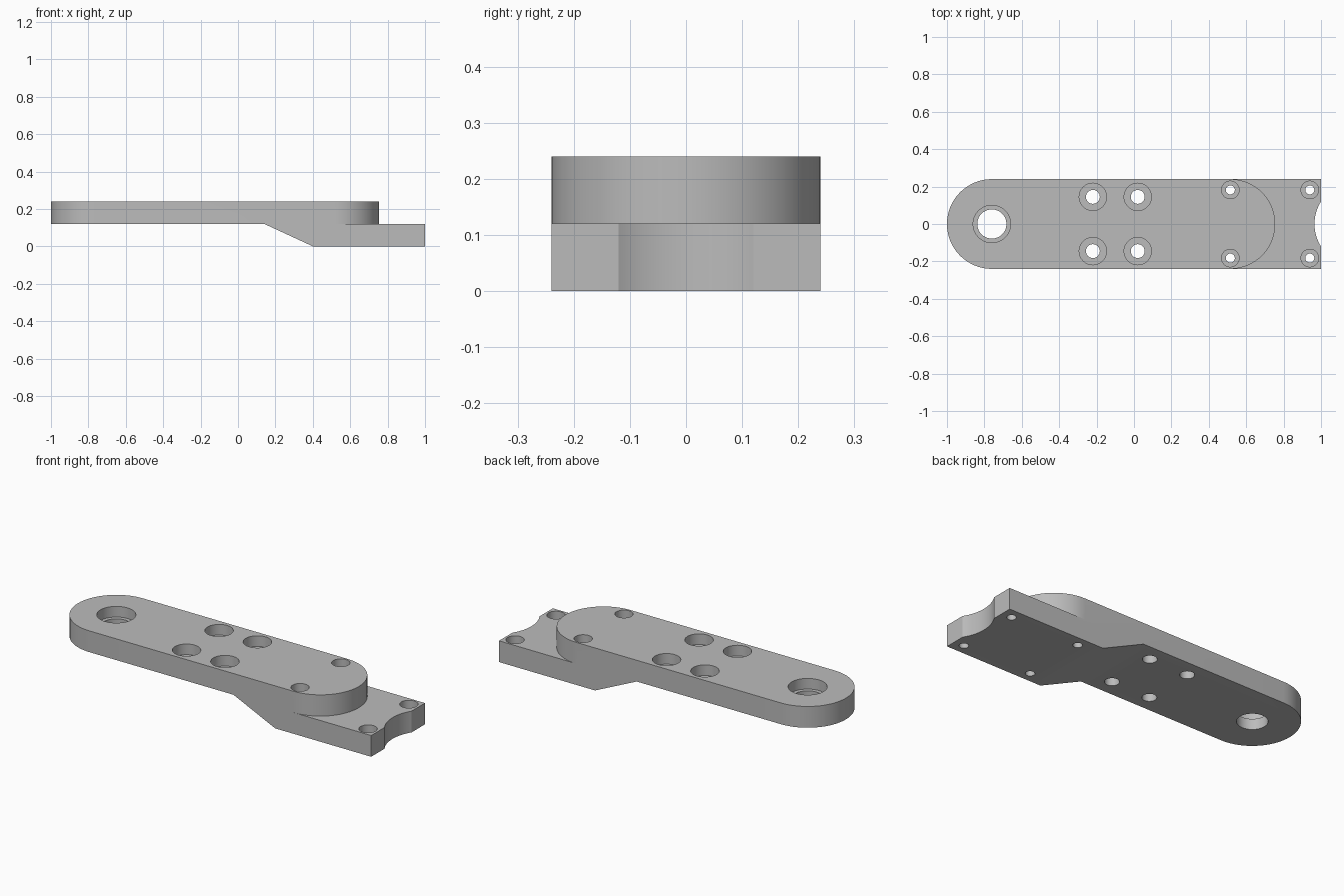
import bpy, bmesh
from math import sin, cos, pi

cube = bpy.data.objects.get("Cube")
if cube:
    bpy.data.objects.remove(cube, do_unlink=True)

WIDTH = 0.24      # half width, also the end radius
MID, TOP = 0.12, 0.24

metal = bpy.data.materials.new("grey metal")
metal.use_nodes = True
GREY = (0.5, 0.5, 0.5, 1)
metal.diffuse_color = GREY
metal.node_tree.nodes["Principled BSDF"].inputs["Base Color"].default_value = GREY


def finish(bm, name):
    bmesh.ops.recalc_face_normals(bm, faces=bm.faces)
    mesh = bpy.data.meshes.new(name)
    bm.to_mesh(mesh)
    bm.free()
    mesh.materials.append(metal)
    obj = bpy.data.objects.new(name, mesh)
    bpy.context.collection.objects.link(obj)
    return obj


def prism(name, outline, offset):
    bm = bmesh.new()
    face = bm.faces.new([bm.verts.new(p) for p in outline])
    new = bmesh.ops.extrude_face_region(bm, geom=[face])["geom"]
    verts = [v for v in new if isinstance(v, bmesh.types.BMVert)]
    bmesh.ops.translate(bm, verts=verts, vec=offset)
    return finish(bm, name)


def lathe(bm, x, y, profile, n=64):
    """Closed stepped cylinder from (radius, height) pairs."""
    rings = [[bm.verts.new((x + r * cos(2 * pi * i / n), y + r * sin(2 * pi * i / n), z))
              for i in range(n)] for r, z in profile]
    for a, b in zip(rings, rings[1:]):
        for i in range(n):
            j = (i + 1) % n
            bm.faces.new((a[i], a[j], b[j], b[i]))
    bm.faces.new(rings[0])
    bm.faces.new(rings[-1])


def boolean(obj, other, operation):
    mod = obj.modifiers.new(operation.lower(), "BOOLEAN")
    mod.operation = operation
    mod.solver = "EXACT"
    mod.object = other
    bpy.context.view_layer.objects.active = obj
    bpy.ops.object.modifier_apply(modifier=mod.name)
    bpy.data.objects.remove(other, do_unlink=True)


# Upper plate with two rounded ends
STEPS = 32
outline = []
for centre, start in ((0.515, -pi / 2), (-0.76, pi / 2)):
    for i in range(STEPS + 1):
        a = start + pi * i / STEPS
        outline.append((centre + WIDTH * cos(a), WIDTH * sin(a), MID))
bracket = prism("mounting_bracket", outline, (0, 0, TOP - MID))

# Lower foot with a sloped underside
side = ((0.14, MID), (0.4, 0), (1, 0), (1, MID))
foot = prism("lower_foot", [(x, -WIDTH, z) for x, z in side], (0, 2 * WIDTH, 0))
boolean(bracket, foot, "UNION")

# Counterbored holes and the concave end notch
bm = bmesh.new()


def counterbore(x, y, inner, outer, floor):
    lathe(bm, x, y, ((inner, -0.1), (inner, floor), (outer, floor), (outer, 0.4)))


counterbore(-0.76, 0, 0.078, 0.1, 0.18)
for y in (-1, 1):
    for x in (-0.22, 0.02):
        counterbore(x, y * 0.145, 0.037, 0.073, 0.18)
    for x in (0.515, 0.94):
        counterbore(x, y * 0.182, 0.024, 0.047, 0.06)
lathe(bm, 1.19, 0, ((0.225, -0.1), (0.225, 0.4)), 96)
boolean(bracket, finish(bm, "hole_cutter"), "DIFFERENCE")

# Smooth the curved walls, keep edges sharp
bpy.ops.object.select_all(action="DESELECT")
bracket.select_set(True)
bpy.context.view_layer.objects.active = bracket
bpy.ops.object.shade_smooth_by_angle()
